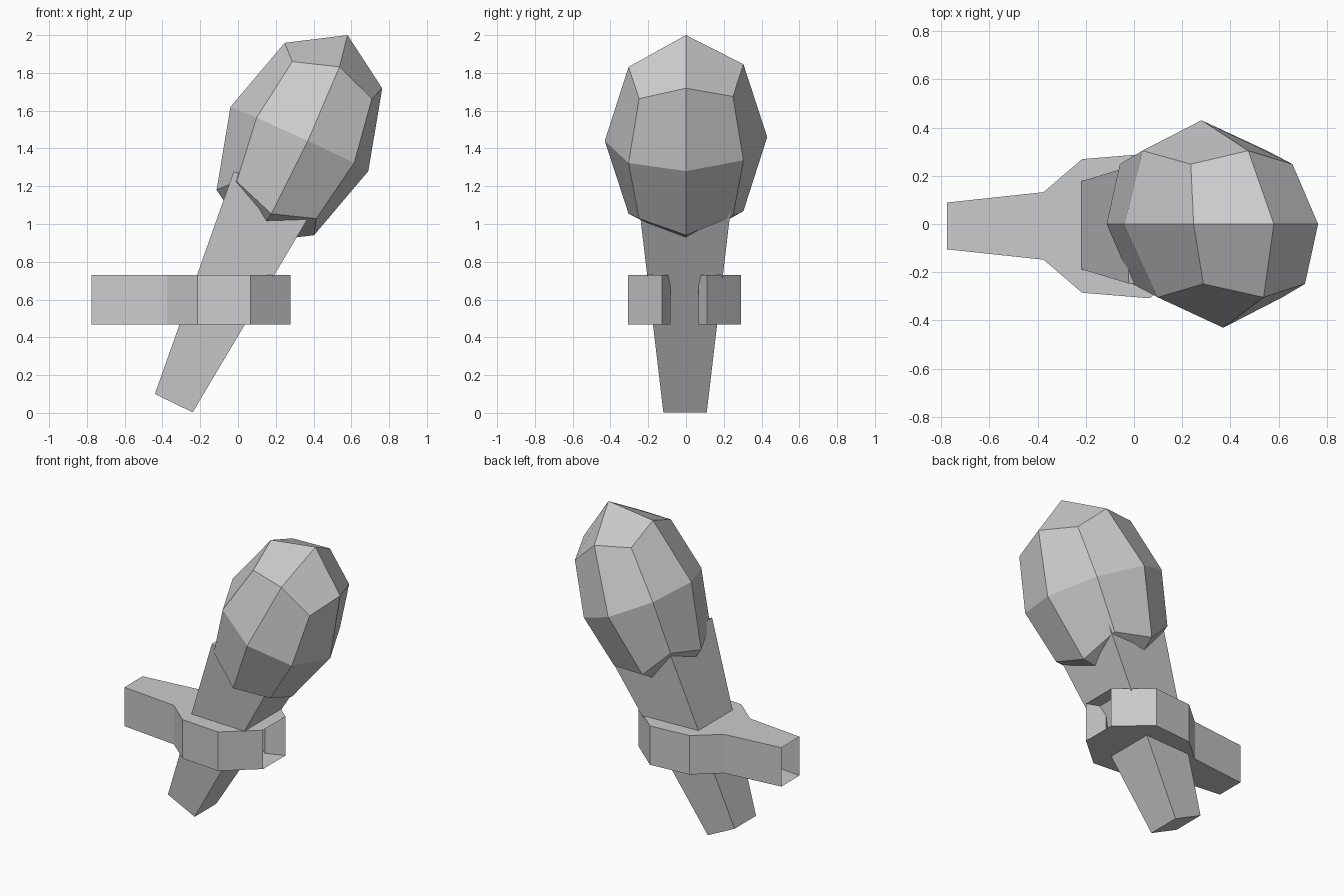
import bpy, bmesh
from mathutils import Vector, Matrix

if "Cube" in bpy.data.objects:
    bpy.data.objects.remove(bpy.data.objects["Cube"])


def finish(bm, name):
    bmesh.ops.recalc_face_normals(bm, faces=bm.faces)
    mesh = bpy.data.meshes.new(name)
    bm.to_mesh(mesh)
    bm.free()
    obj = bpy.data.objects.new(name, mesh)
    bpy.context.collection.objects.link(obj)
    return obj


# Flame head: spherised 2x2 cube, stretched along the tilted torch axis
bm = bmesh.new()
bmesh.ops.create_cube(bm, size=2)
bmesh.ops.subdivide_edges(bm, edges=bm.edges[:], cuts=1, use_grid_fill=True)
side = Vector((0.365, 0, -0.17))
depth = Vector((-0.045, 0.43, 0.01))
up = Vector((0.255, 0, 0.55))
shape = Matrix((side, depth, up)).transposed()
for v in bm.verts:
    v.co = shape @ v.co.normalized() + Vector((0.325, 0, 1.45))
finish(bm, "torch_head")

# Handle: square shaft widening towards the head
bm = bmesh.new()
rings = []
for left, right, half in (((-0.44, 0.10), (-0.24, 0.003), 0.115),
                          ((-0.022, 1.28), (0.40, 1.08), 0.242)):
    rings.append([bm.verts.new((p[0], s * half - 0.005, p[1]))
                  for p, s in ((left, -1), (right, -1), (right, 1), (left, 1))])
bm.faces.new(rings[0])
bm.faces.new(rings[1])
for i in range(4):
    j = (i + 1) % 4
    bm.faces.new((rings[0][i], rings[0][j], rings[1][j], rings[1][i]))
finish(bm, "torch_handle")

# Wall bracket: forked plate gripping the handle, open at the wall end
half = [(-0.775, 0.097), (-0.375, 0.14), (-0.215, 0.277), (0.065, 0.30),
        (0.277, 0.12), (0.155, 0.073), (0.02, 0.18), (-0.16, 0.15)]
outline = [(x, -y - 0.008) for x, y in half]
outline += [(x, y - 0.008) for x, y in reversed(half)]
bm = bmesh.new()
low, high = [[bm.verts.new((x, y, z)) for x, y in outline] for z in (0.467, 0.73)]
caps = [bm.faces.new(low), bm.faces.new(high)]
for i in range(len(outline) - 1):
    bm.faces.new((low[i], low[i + 1], high[i + 1], high[i]))
bmesh.ops.triangulate(bm, faces=caps)
finish(bm, "wall_bracket")
